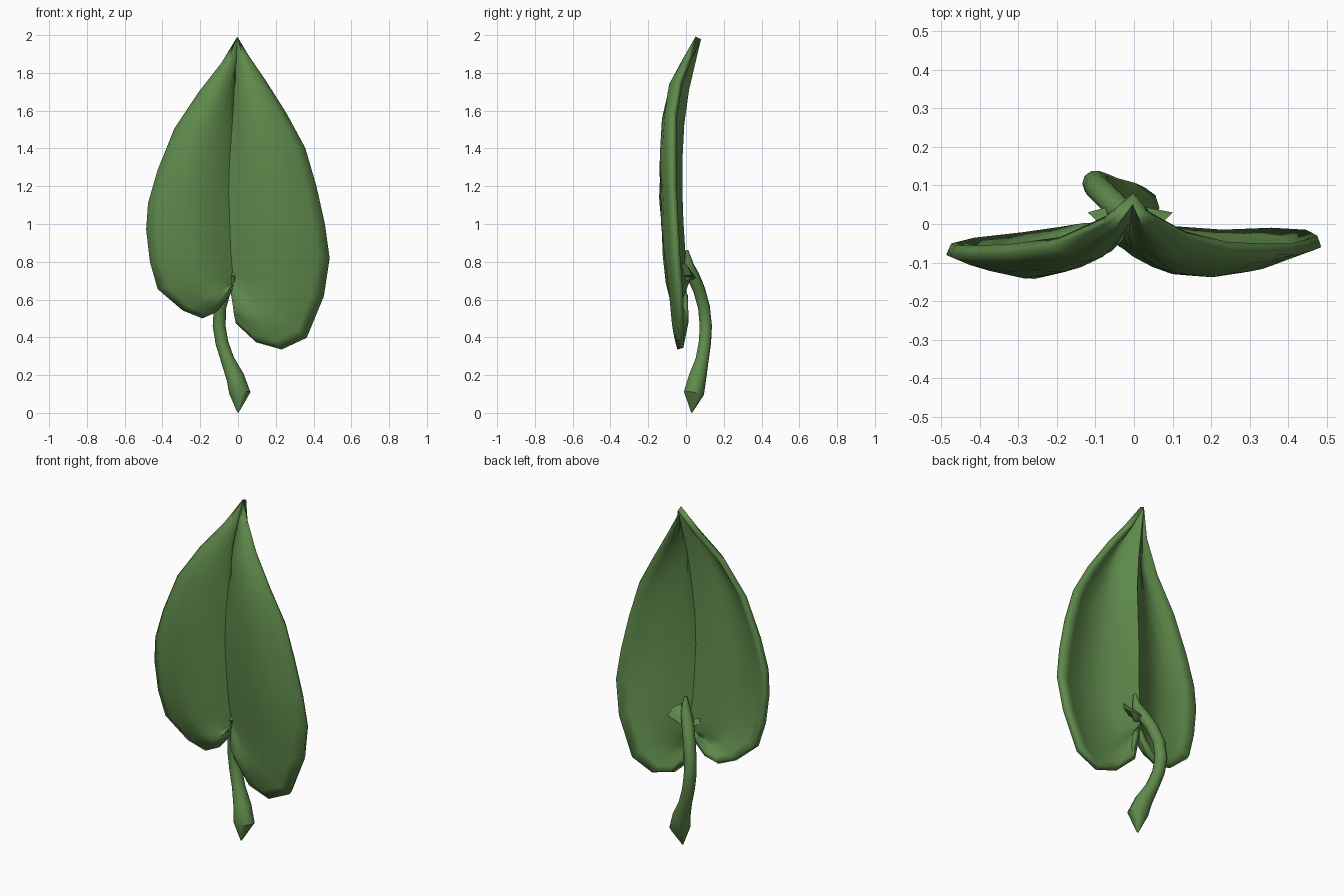
import bpy, bmesh, math, random
from mathutils import Vector

if "Cube" in bpy.data.objects:
    bpy.data.objects.remove(bpy.data.objects["Cube"])

random.seed(4)
green = bpy.data.materials.new("leaf green")
green.diffuse_color = (0.115, 0.255, 0.072, 1)
green.use_nodes = True
green.node_tree.nodes["Principled BSDF"].inputs["Base Color"].default_value = green.diffuse_color


def make_object(name, bm, angle):
    bmesh.ops.recalc_face_normals(bm, faces=bm.faces)
    me = bpy.data.meshes.new(name)
    bm.to_mesh(me)
    bm.free()
    ob = bpy.data.objects.new(name, me)
    bpy.context.collection.objects.link(ob)
    me.materials.append(green)
    bpy.context.view_layer.objects.active = ob
    ob.select_set(True)
    bpy.ops.object.shade_smooth_by_angle(angle=math.radians(angle))
    ob.select_set(False)
    return ob


# Leaf blade: midrib points (x, y, z), forward bulge per row, and the two edges
base = (-0.03, 0.0, 0.69)
midrib = [(-.003, .065, 1.985), (-.01, .035, 1.86), (-.02, .0, 1.71), (-.03, -.025, 1.53),
          (-.045, -.035, 1.34), (-.05, -.035, 1.17), (-.045, -.03, 1.02), (-.04, -.02, .86),
          (-.03, -.01, .75)] + [base] * 5
bulge = [0, .025, .055, .065, .07, .07, .07, .065, .06, .05, .045, .04, .025, .01]
left = [(-.003, .065, 1.985), (-.08, .01, 1.845), (-.2, -.045, 1.69), (-.33, -.065, 1.5),
        (-.42, -.07, 1.28), (-.47, -.07, 1.11), (-.48, -.065, .97), (-.46, -.06, .8),
        (-.42, -.05, .66), (-.29, -.035, .55), (-.19, -.02, .51), (-.12, -.005, .545),
        (-.07, .0, .61), (-.04, .0, .66)]
right = [(-.003, .065, 1.985), (.05, .02, 1.88), (.14, -.03, 1.75), (.25, -.06, 1.58),
         (.35, -.065, 1.4), (.41, -.065, 1.2), (.455, -.055, 1.0), (.48, -.045, .82),
         (.45, -.03, .62), (.36, -.025, .4), (.23, -.03, .34), (.1, -.02, .38),
         (0, .005, .48), (-.015, .01, .62)]
bm = bmesh.new()
N = 8
for edge in (left, right):
    grid = []
    for m, b, e in zip(midrib, bulge, edge):
        row = []
        for j in range(N + 1):
            s = j / N
            p = Vector(m).lerp(Vector(e), s)
            p.y -= b * math.sin(math.pi * s)
            if 0 < j < N and b > .02:
                p.y += random.uniform(-.005, .005)
            row.append(bm.verts.new(p))
        grid.append(row)
    for a, c in zip(grid, grid[1:]):
        for j in range(N):
            bm.faces.new((a[j], a[j + 1], c[j + 1], c[j]))
bmesh.ops.remove_doubles(bm, verts=bm.verts, dist=0.0015)
leaf = make_object("leaf_blade", bm, 40)
sol = leaf.modifiers.new("thickness", "SOLIDIFY")
sol.thickness = 0.032
sol.offset = 0


# Stem: swept tube, (x, y, z, radius), ending in a cut point at the foot
def tube(name, path, sides):
    bm = bmesh.new()
    rings = []
    for i, (x, y, z, r) in enumerate(path):
        d = (Vector(path[min(i + 1, len(path) - 1)][:3]) - Vector(path[max(i - 1, 0)][:3])).normalized()
        u = d.cross(Vector((0, 1, 0))).normalized()
        v = d.cross(u)
        rings.append([bm.verts.new(Vector((x, y, z)) + r * (u * math.cos(k * math.tau / sides)
                      + v * math.sin(k * math.tau / sides))) for k in range(sides)])
    for a, c in zip(rings, rings[1:]):
        for k in range(sides):
            bm.faces.new((a[k], a[(k + 1) % sides], c[(k + 1) % sides], c[k]))
    bm.faces.new(rings[0])
    bm.faces.new(rings[-1])
    return make_object(name, bm, 45)


tube("stem", [(0, .03, .003, .004), (.01, .042, .105, .056), (-.015, .062, .19, .048),
              (-.055, .085, .28, .036), (-.085, .1, .37, .034), (-.1, .105, .46, .034),
              (-.095, .095, .56, .033), (-.07, .07, .65, .033), (-.04, .04, .72, .034),
              (-.01, .015, .78, .028), (.0, .005, .86, .008)], 10)

# Ragged collar where the stem pierces the blade
bm = bmesh.new()
rim = [(-.12, .03, .735), (-.06, -.025, .745), (.01, -.03, .735), (.045, -.02, .795),
       (.08, .01, .775), (.1, .03, .73), (.045, .035, .715), (-.02, -.02, .685), (-.07, -.012, .705)]
top = bm.verts.new((-.02, -.035, .725))
under = bm.verts.new((-.03, .055, .71))
ring = [bm.verts.new(p) for p in rim]
for a, c in zip(ring, ring[1:] + ring[:1]):
    bm.faces.new((a, c, top))
    bm.faces.new((c, a, under))
make_object("stem_collar", bm, 30)
